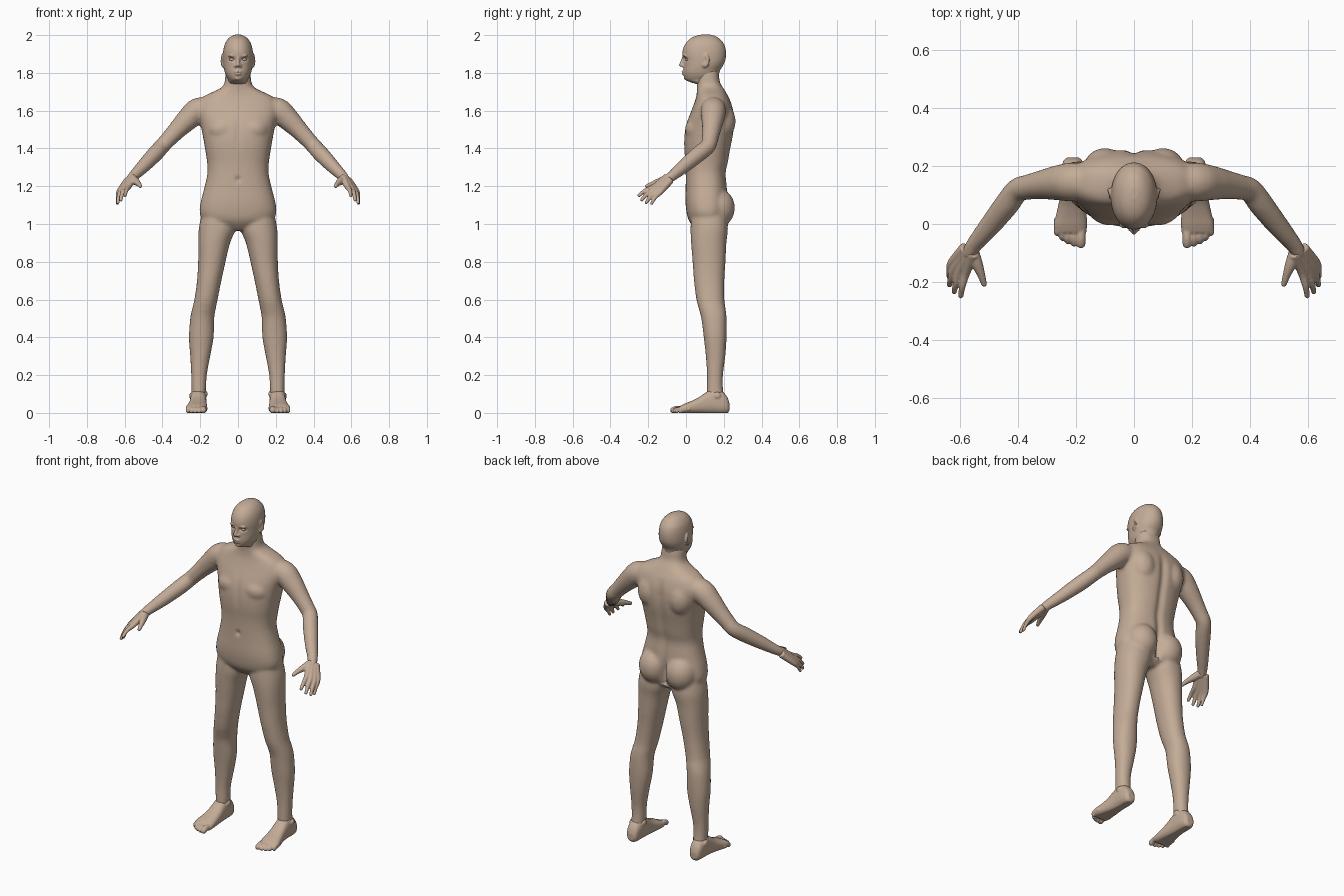
import bpy, bmesh
from math import sin, cos, pi, exp, copysign
from mathutils import Vector, Matrix

skin = bpy.data.materials.new("skin")
skin.diffuse_color = (0.55, 0.41, 0.31, 1)


def spline(keys, steps=4):
    """Catmull-Rom interpolation through tuples."""
    out = []
    for i in range(len(keys) - 1):
        p = [keys[max(0, min(len(keys) - 1, i + k))] for k in (-1, 0, 1, 2)]
        for s in range(steps):
            t = s / steps
            out.append([0.5 * (2 * b + (c - a) * t + (2 * a - 5 * b + 4 * c - d) * t * t
                               + (3 * b - a - 3 * c + d) * t ** 3) for a, b, c, d in zip(*p)])
    return out + [list(keys[-1])]


def skin_rings(bm, rings):
    vs = [[bm.verts.new(p) for p in r] for r in rings]
    n = len(vs[0])
    for a, b in zip(vs, vs[1:]):
        for i in range(n):
            bm.faces.new((a[i], a[(i + 1) % n], b[(i + 1) % n], b[i]))
    bm.faces.new(vs[0])
    bm.faces.new(vs[-1])


def loft(bm, axis, keys, power=2.3, mirror=False, n=40):
    """Keys: position along axis, then low/high limits of the two other directions."""
    for side in ((1, -1) if mirror else (1,)):
        rings = []
        for t, a0, a1, b0, b1 in spline(keys):
            ring = []
            for i in range(n):
                c, s = cos(2 * pi * i / n), sin(2 * pi * i / n)
                a = (a0 + a1) / 2 + (a1 - a0) / 2 * copysign(abs(c) ** (2 / power), c)
                b = (b0 + b1) / 2 + (b1 - b0) / 2 * copysign(abs(s) ** (2 / power), s)
                ring.append((a * side, b, t) if axis == 'z' else (a * side, t, b))
            rings.append(ring)
        skin_rings(bm, rings)


def ball(bm, c, r, mirror=False, tilt=(0, 0)):
    for side in ((1, -1) if mirror else (1,)):
        m = (Matrix.Translation((c[0] * side, c[1], c[2])) @ Matrix.Rotation(tilt[1] * side, 4, 'Z')
             @ Matrix.Rotation(tilt[0], 4, 'X') @ Matrix.Diagonal((*r, 1)))
        bmesh.ops.create_uvsphere(bm, u_segments=24, v_segments=16, radius=1, matrix=m)


def tube(bm, keys, mirror=True, n=20):
    """Round limb through (x, y, z, radius) keys with rounded tip."""
    pts = spline(keys)
    ref = Vector((0.8, 0.2, 0.6))
    for side in ((1, -1) if mirror else (1,)):
        rings = []
        for i, (x, y, z, r) in enumerate(pts):
            t = (Vector(pts[min(i + 1, len(pts) - 1)][:3]) - Vector(pts[max(i - 1, 0)][:3])).normalized()
            u = t.cross(ref).normalized()
            v = t.cross(u)
            ring = [Vector((x, y, z)) + (u * cos(2 * pi * k / n) + v * sin(2 * pi * k / n)) * r for k in range(n)]
            rings.append([(p.x * side, p.y, p.z) for p in ring])
        skin_rings(bm, rings)
    ball(bm, keys[-1][:3], (keys[-1][3],) * 3, mirror)


def finish(name, bm, voxel=None, smooth=0, deform=None):
    """Fuse the overlapping pieces into one smooth surface."""
    bmesh.ops.recalc_face_normals(bm, faces=bm.faces)
    me = bpy.data.meshes.new(name)
    bm.to_mesh(me)
    bm.free()
    ob = bpy.data.objects.new(name, me)
    bpy.context.collection.objects.link(ob)
    if voxel:
        rm = ob.modifiers.new("fuse", 'REMESH')
        rm.mode, rm.voxel_size = 'VOXEL', voxel
        sm = ob.modifiers.new("soften", 'SMOOTH')
        sm.factor, sm.iterations = 0.5, smooth
        ob.data = bpy.data.meshes.new_from_object(ob.evaluated_get(bpy.context.evaluated_depsgraph_get()))
        ob.modifiers.clear()
    for v in ob.data.vertices:
        if deform:
            deform(v.co)
    ob.data.polygons.foreach_set("use_smooth", [True] * len(ob.data.polygons))
    ob.data.materials.clear()
    ob.data.materials.append(skin)
    return ob


def bump(p, x, z, rx, rz):
    return exp(-((abs(p.x) - x) / rx) ** 2 - ((p.z - z) / rz) ** 2)


# body: torso and neck
bm = bmesh.new()
torso = [(0.965, .04, .06, .17), (0.99, .11, .035, .2), (1.02, .18, .014, .215), (1.06, .203, .003, .222),
         (1.12, .197, -.003, .222), (1.2, .176, -.002, .217), (1.27, .162, -.002, .212), (1.33, .164, -.004, .224),
         (1.4, .175, -.01, .236), (1.47, .187, -.009, .25), (1.53, .2, .002, .256), (1.58, .216, .02, .254),
         (1.62, .22, .036, .246), (1.66, .2, .05, .232), (1.685, .165, .056, .218), (1.705, .12, .058, .207),
         (1.725, .085, .058, .194), (1.75, .071, .056, .18), (1.79, .067, .056, .174), (1.82, .06, .06, .17)]
loft(bm, 'z', [(z, -w, w, f, b) for z, w, f, b in torso], 2.4)
ball(bm, (.078, .06, 1.5), (.085, .066, .065), True)
# shoulder blades and buttocks
ball(bm, (.1, .19, 1.55), (.075, .072, .1), True, (.1, 0))
ball(bm, (.088, .165, 1.085), (.092, .094, .105), True)
# arms
tube(bm, [(.14, .145, 1.612, .058), (.21, .145, 1.602, .067), (.262, .142, 1.558, .061), (.32, .135, 1.5, .05),
          (.365, .127, 1.452, .044), (.402, .116, 1.412, .042), (.44, .066, 1.37, .043), (.5, -.01, 1.307, .037),
          (.55, -.07, 1.257, .029), (.568, -.1, 1.235, .026)])
# legs
loft(bm, 'z', [(1.06, .03, .19, .03, .21), (.98, .012, .207, .024, .222), (.9, .042, .21, .027, .214),
               (.8, .066, .211, .035, .209), (.7, .088, .217, .042, .203), (.6, .108, .231, .055, .203),
               (.55, .118, .243, .068, .21), (.5, .126, .253, .081, .215), (.4, .129, .26, .094, .215),
               (.3, .147, .253, .105, .208), (.2, .165, .248, .111, .196), (.12, .169, .246, .11, .197),
               (.04, .175, .245, .11, .21)], 2.15, True)


def shape_body(p):
    if p.y > .15 and p.z > 1.0:      # spine groove and cleft
        p.y -= .012 * exp(-(p.x / .022) ** 2) * max(0, min(1, (1.66 - p.z) / .1))
        p.y -= .022 * bump(p, 0, 1.07, .012, .07)
    elif p.y < .06:                  # navel, breastbone, collar hollows
        p.y += .012 * bump(p, 0, 1.235, .012, .014) + .006 * bump(p, 0, 1.48, .015, .08)


finish("body", bm, .009, 7, shape_body)

# head
bm = bmesh.new()
skull = [(2.003, .012, .085, .125), (1.995, .034, .05, .155), (1.98, .053, .02, .178), (1.955, .069, -.003, .2),
         (1.925, .077, -.016, .21), (1.895, .08, -.019, .212), (1.865, .08, -.015, .208), (1.84, .078, -.013, .197),
         (1.82, .074, -.014, .184), (1.8, .069, -.014, .176), (1.78, .061, -.01, .172), (1.765, .052, -.003, .168),
         (1.752, .05, .02, .165), (1.74, .05, .06, .16)]
loft(bm, 'z', [(z, -w, w, f, b) for z, w, f, b in skull], 2.1)
# nose, nostrils, brows, lips and chin
tube(bm, [(0, -.012, 1.885, .008), (0, -.019, 1.862, .009), (0, -.027, 1.842, .01)], False)
ball(bm, (.012, -.015, 1.838), (.009, .012, .009), True)
ball(bm, (.03, -.004, 1.89), (.022, .012, .007), True)
ball(bm, (0, -.011, 1.806), (.021, .013, .006))
ball(bm, (0, -.01, 1.794), (.019, .013, .006))
ball(bm, (0, .003, 1.773), (.02, .014, .013))
# ears
ball(bm, (.082, .105, 1.868), (.008, .02, .036), True, (.15, -.35))
ball(bm, (.081, .098, 1.842), (.007, .012, .014), True)


def shape_head(p):
    if p.y < .05:                    # eye sockets and mouth line
        p.y += .014 * bump(p, .031, 1.872, .016, .01) + .004 * bump(p, 0, 1.8, .02, .003)
    elif abs(p.x) > .081:            # ear hollow
        p.x -= copysign(.007 * exp(-((p.y - .103) / .008) ** 2 - ((p.z - 1.868) / .016) ** 2), p.x)


finish("head", bm, .0045, 3, shape_head)

# eyes
bm = bmesh.new()
ball(bm, (.031, .009, 1.871), (.015, .012, .009), True)
finish("eyes", bm)

# hands: palm rays running into fingers
bm = bmesh.new()
wrist = (.568, -.092, 1.24)
fingers = [((.58, -.168, 1.197), (.592, -.215, 1.177), (.597, -.248, 1.152)),
           ((.601, -.163, 1.187), (.614, -.206, 1.159), (.62, -.234, 1.128)),
           ((.617, -.15, 1.178), (.631, -.188, 1.145), (.636, -.21, 1.114)),
           ((.628, -.134, 1.172), (.637, -.163, 1.14), (.639, -.182, 1.109))]
for i, (knuckle, joint, tip) in enumerate(fingers):
    start = (wrist[0] + (i - 1.5) * .009, wrist[1] + (i - 1.5) * .006, wrist[2] - (i - 1.5) * .005)
    size = .9 if i == 3 else 1
    tube(bm, [(*start, .021), (*knuckle, .0155), (*joint, .0115 * size), (*tip, .009 * size)])
tube(bm, [(.558, -.09, 1.24, .022), (.542, -.135, 1.226, .02), (.526, -.178, 1.212, .0135), (.517, -.207, 1.2, .01)])
finish("hands", bm, .004, 3)

# feet with toes
bm = bmesh.new()
loft(bm, 'y', [(.23, .192, .23, .012, .05), (.218, .178, .243, -.002, .085), (.19, .171, .25, -.005, .115),
               (.15, .168, .252, -.005, .13), (.11, .167, .254, -.005, .112), (.07, .165, .26, -.005, .084),
               (.03, .163, .269, -.005, .064), (-.005, .162, .277, -.005, .05), (-.03, .164, .274, -.003, .038)], 2.5, True)
for x, y, r in ((.183, -.068, .016), (.207, -.067, .0115), (.228, -.06, .011), (.247, -.048, .011), (.265, -.03, .011)):
    tube(bm, [(x, .02, .02, r), (x, (y - .02) / 2, .022, r), (x, y, r - .002, r)])
# ankle bones
ball(bm, (.172, .155, .1), (.011, .02, .018), True)
ball(bm, (.247, .165, .09), (.011, .02, .018), True)


def ground(p):
    p.z = max(p.z, 0)


finish("feet", bm, .0045, 3, ground)
